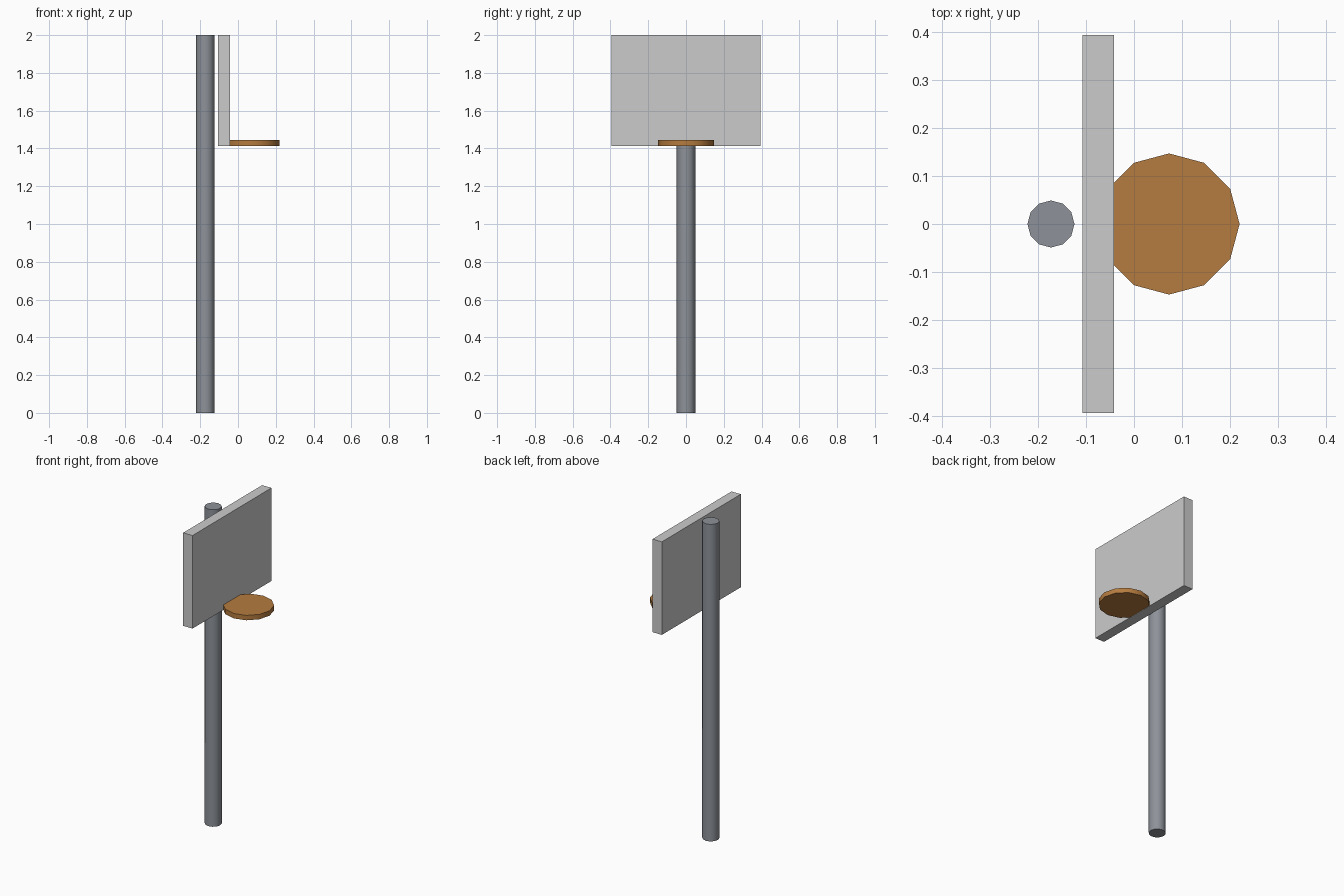
import bpy
import math

if "Cube" in bpy.data.objects:
    bpy.data.objects.remove(bpy.data.objects["Cube"])


def paint(obj, name, rgb):
    mat = bpy.data.materials.new(name)
    mat.diffuse_color = (*rgb, 1.0)
    mat.use_nodes = True
    mat.node_tree.nodes["Principled BSDF"].inputs["Base Color"].default_value = mat.diffuse_color
    obj.data.materials.append(mat)


def cylinder(name, x, radius, z0, z1):
    bpy.ops.mesh.primitive_cylinder_add(
        vertices=12, radius=radius, depth=z1 - z0, location=(x, 0, (z0 + z1) / 2))
    obj = bpy.context.object
    obj.name = name
    bpy.ops.object.shade_smooth_by_angle(angle=math.radians(40))
    return obj


# Support pole, full height, behind the board
pole = cylinder("pole", -0.173, 0.049, 0.0, 2.0)
paint(pole, "steel_grey", (0.27, 0.29, 0.32))

# Backboard slab
bpy.ops.mesh.primitive_cube_add(size=1, location=(-0.0745, 0, 1.7065))
board = bpy.context.object
board.name = "backboard"
board.scale = (0.065, 0.787, 0.587)
bpy.ops.object.transform_apply(location=False, rotation=False, scale=True)

# Solid disc rim, its rear edge set into the board
rim = cylinder("rim", 0.073, 0.147, 1.414, 1.445)
paint(rim, "rim_orange", (0.46, 0.2, 0.05))
